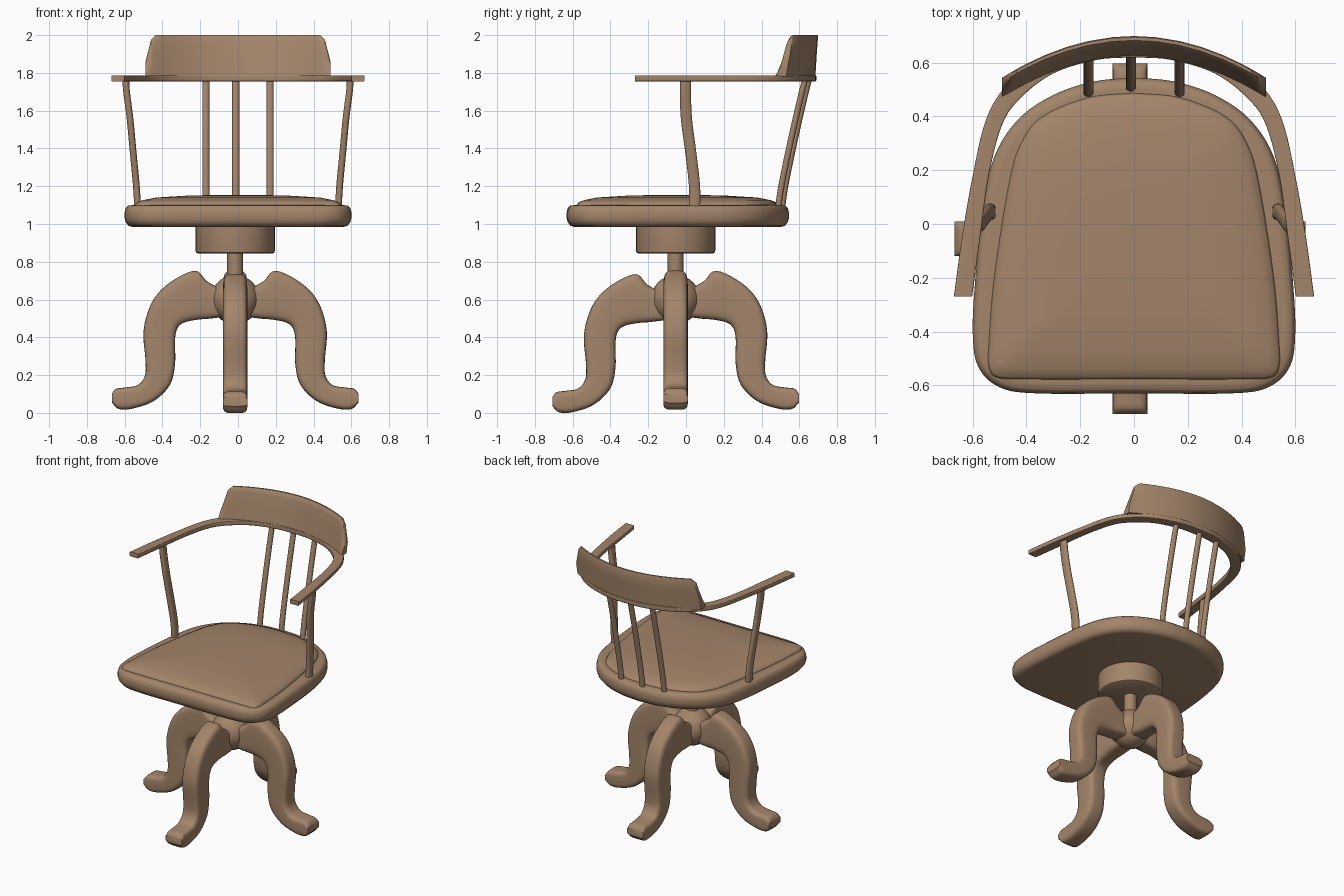
import bpy, bmesh, math
from mathutils import Vector, Matrix

cube = bpy.data.objects.get("Cube")
if cube:
    bpy.data.objects.remove(cube, do_unlink=True)

wood = bpy.data.materials.new("warm_brown_wood")
wood.use_nodes = True
colour = (0.37, 0.235, 0.145, 1)
wood.diffuse_color = colour
wood.node_tree.nodes["Principled BSDF"].inputs["Base Color"].default_value = colour

BASE = Vector((-0.015, -0.055, 0))  # swivel axis


def finish(name, bm, angle=40):
    bmesh.ops.recalc_face_normals(bm, faces=bm.faces)
    mesh = bpy.data.meshes.new(name)
    bm.to_mesh(mesh)
    bm.free()
    mesh.materials.append(wood)
    obj = bpy.data.objects.new(name, mesh)
    bpy.context.collection.objects.link(obj)
    bpy.ops.object.select_all(action='DESELECT')
    obj.select_set(True)
    bpy.context.view_layer.objects.active = obj
    bpy.ops.object.shade_smooth_by_angle(angle=math.radians(angle))
    return obj


def loft(name, rings, angle=40):
    """Skin a list of equal-length point rings and cap both ends."""
    bm = bmesh.new()
    loops = [[bm.verts.new(p) for p in ring] for ring in rings]
    n = len(loops[0])
    for a, b in zip(loops, loops[1:]):
        for i in range(n):
            j = (i + 1) % n
            bm.faces.new((a[i], a[j], b[j], b[i]))
    bm.faces.new(loops[0])
    bm.faces.new(loops[-1])
    return finish(name, bm, angle)


def spline(points, steps=5):
    """Smooth curve through the points."""
    p = [Vector(q) for q in points]
    p = [2 * p[0] - p[1]] + p + [2 * p[-1] - p[-2]]
    out = []
    for a, b, c, d in zip(p, p[1:], p[2:], p[3:]):
        for s in range(steps):
            t = s / steps
            out.append(0.5 * (2 * b + (c - a) * t + (2 * a - 5 * b + 4 * c - d) * t * t
                              + (3 * b - a - 3 * c + d) * t ** 3))
    return out + [p[-2]]


def section(centre, u, v, power=2, n=24):
    """Superellipse ring spanned by half axes u and v."""
    ring = []
    for i in range(n):
        t = math.tau * (i + 0.5) / n
        c, s = math.cos(t), math.sin(t)
        cu = math.copysign(abs(c) ** (2 / power), c)
        sv = math.copysign(abs(s) ** (2 / power), s)
        ring.append(centre + u * cu + v * sv)
    return ring


def rail_loft(name, rail_a, rail_b, half, power):
    return loft(name, [section((a + b) / 2, (a - b) / 2, half, power)
                       for a, b in zip(rail_a, rail_b)])


def lathe(name, profile, n=40):
    rings = [[BASE + Vector((r * math.cos(math.tau * i / n), r * math.sin(math.tau * i / n), z))
              for i in range(n)] for r, z in profile]
    return loft(name, rings)


def mirrored(half):
    """Full outline from a half that starts and ends on the centre line."""
    return half + [Vector((-p.x, p.y)) for p in half[-2:0:-1]]


def slab(name, half, levels, centre):
    outline = mirrored(spline(half))
    rings = [[Vector((p.x * s, centre + (p.y - centre) * s, z)) for p in outline]
             for s, z in levels]
    return loft(name, rings, 60)


# Seat board and cushion
slab("seat",
     [(0, -.63), (.36, -.63), (.5, -.607), (.58, -.53), (.6, -.4), (.59, -.2), (.565, .05),
      (.52, .25), (.43, .39), (.3, .48), (.15, .53), (0, .545)],
     [(.93, .985), (.965, .99), (.99, 1.01), (1, 1.03), (1, 1.06), (.99, 1.085),
      (.97, 1.097), (.93, 1.1)], -0.05)
slab("cushion",
     [(0, -.577), (.4, -.577), (.51, -.57), (.54, -.53), (.54, -.45), (.52, -.2), (.465, .15),
      (.42, .3), (.34, .4), (.17, .47), (0, .487)],
     [(1, 1.08), (1, 1.104), (.985, 1.114), (.93, 1.126), (.8, 1.14), (.5, 1.15),
      (.2, 1.154)], -0.05)

# Swivel housing, post and hub
lathe("swivel_housing", [(.2, .845), (.208, .85), (.21, .86), (.21, 1.0)])
lathe("post", [(.042, .6), (.042, .9)], 24)
lathe("hub", [(.13 * math.sin(a), .6 - .13 * math.cos(a))
              for a in [math.pi * (k + .2) / 16.4 for k in range(17)]])

# Four curved legs
leg_top = spline([(.08, 0, .65), (.15, 0, .69), (.215, 0, .745), (.35, 0, .68), (.44, 0, .58),
                  (.485, 0, .43), (.475, 0, .27), (.478, 0, .19), (.515, 0, .14),
                  (.58, 0, .127), (.63, 0, .12), (.652, 0, .095)])
leg_under = spline([(.06, 0, .5), (.14, 0, .49), (.2, 0, .485), (.27, 0, .47), (.305, 0, .44),
                    (.318, 0, .38), (.318, 0, .25), (.345, 0, .14), (.43, 0, .055),
                    (.54, 0, .015), (.615, 0, .012), (.652, 0, .045)])
for k, side in enumerate(("left", "back", "right", "front")):
    leg = rail_loft(side + "_leg", leg_top, leg_under, Vector((0, .065, 0)), 4.5)
    drop = -.01 if side == "front" else .008
    leg.data.transform(Matrix.Translation(BASE + Vector((0, 0, drop)))
                       @ Matrix.Rotation(k * math.pi / 2, 4, 'Z'))

# Bent arm bow
outer = mirrored(spline([(0, .69), (.15, .68), (.34, .615), (.47, .52), (.55, .39), (.6, .18),
                         (.64, -.05), (.67, -.27)]))
inner = mirrored(spline([(0, .62), (.14, .61), (.3, .56), (.42, .47), (.49, .37), (.54, .18),
                         (.572, -.05), (.602, -.27)]))


def order(rail):
    """Run the open bow from one arm tip to the other."""
    tip = max(range(len(rail)), key=lambda i: rail[i].x)
    right_half = rail[:tip + 1]
    return ([Vector((-p.x, p.y, 1.771)) for p in right_half[:0:-1]]
            + [Vector((p.x, p.y, 1.771)) for p in right_half])


rail_loft("arm_bow", order(outer), order(inner), Vector((0, 0, .016)), 9)

# Curved back rest with clipped upper corners
half_x = [.49, .478, .468, .46, .45, .435, .4, .33, .25, .17, .08]
rings = []
for x in half_x + [0] + [-x for x in half_x[::-1]]:
    y = .625 - .155 * (x / .49) ** 2
    a = abs(x)
    top = 2 if a < .435 else 1.975 + .025 * (.46 - a) / .025 if a < .46 else 1.86 + .115 * (.49 - a) / .03
    rise = top - 1.78
    curve = [(0, 0), (.012, .25), (.026, .55), (.042, .85), (.05, .96), (.058, 1),
             (.07, 1), (.074, .96), (.068, .6), (.06, 0)]
    rings.append([Vector((x, y + dy, 1.78 + rise * t)) for dy, t in curve])
loft("back_rest", rings)

# Back spindles
for name, x in (("right", -.17), ("middle", -.012), ("left", .17)):
    dy = -.02 if name != "middle" else 0
    path = spline([(x, .505 + dy, 1.06), (x, .525 + dy, 1.2), (x, .57 + dy, 1.42),
                   (x, .615 + dy, 1.62), (x, .65 + dy, 1.765)])
    loft(name + "_spindle", [section(p, Vector((.019, 0, 0)), Vector((0, .017, 0)), 2, 16)
                             for p in path])

# Arm supports
for name, s in (("left", 1), ("right", -1)):
    path = spline([(s * .53, .045, 1.06), (s * .538, .045, 1.2), (s * .555, .025, 1.38),
                   (s * .572, .002, 1.56), (s * .59, -.003, 1.7), (s * .594, -.003, 1.765)])
    loft(name + "_arm_support", [section(p, Vector((.018, 0, 0)), Vector((0, .03, 0)), 2.6, 16)
                                 for p in path])
